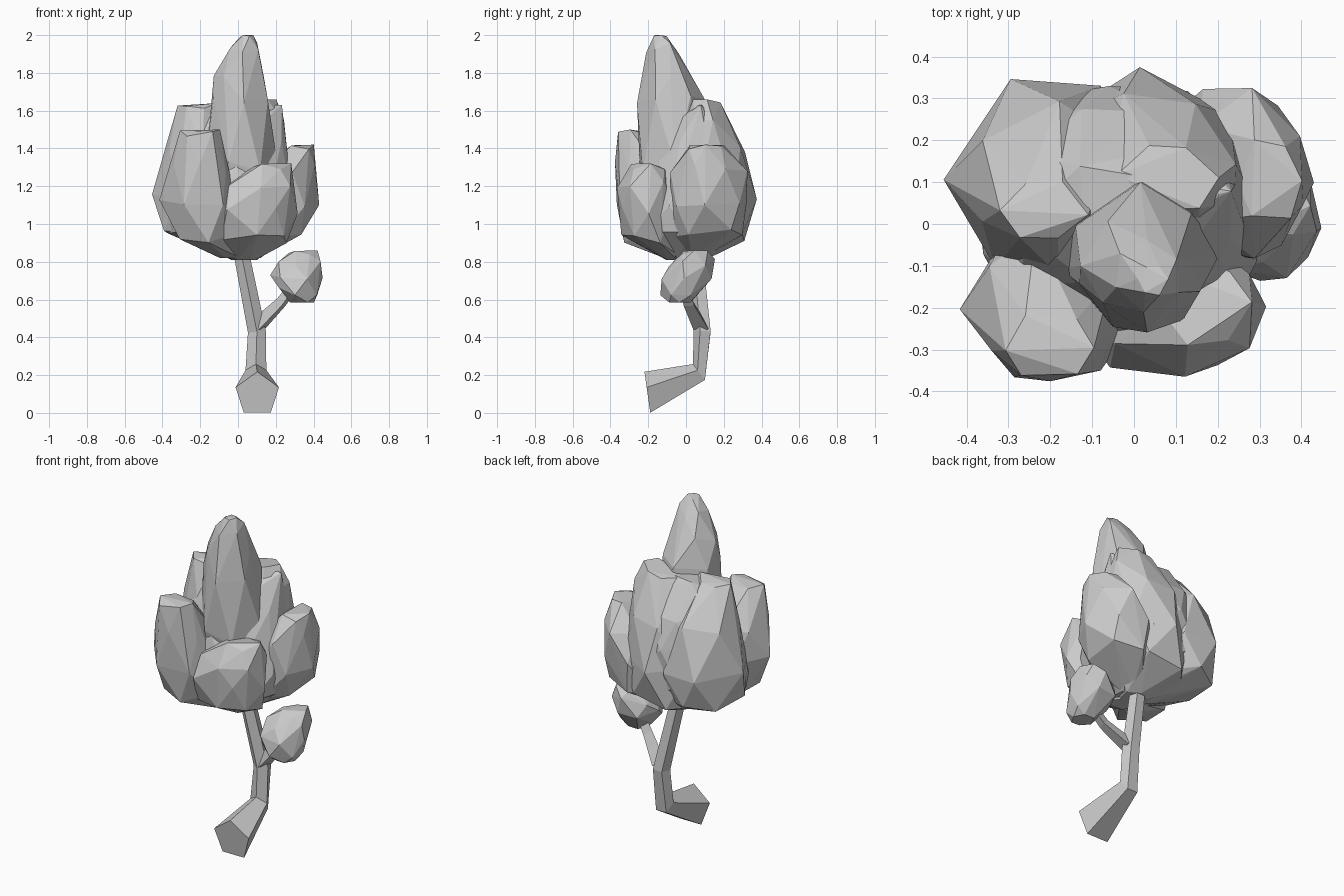
import bpy, bmesh, math, random
from mathutils import Vector

random.seed(4)


def to_object(name, bm):
    bmesh.ops.recalc_face_normals(bm, faces=bm.faces[:])
    mesh = bpy.data.meshes.new(name)
    bm.to_mesh(mesh)
    bm.free()
    obj = bpy.data.objects.new(name, mesh)
    bpy.context.collection.objects.link(obj)
    return obj


def lobe(name, rings, sides=6, jitter=0.08):
    """Faceted foliage lump: hull over rings (z, cx, cy, rx, ry)."""
    bm = bmesh.new()
    for k, (z, cx, cy, rx, ry) in enumerate(rings):
        inner = 0 < k < len(rings) - 1
        for i in range(sides):
            a = 2 * math.pi * (i + 0.5 * (k % 2) + random.uniform(-0.15, 0.15)) / sides
            r = 1.06 + random.uniform(-jitter, jitter)
            dz = random.uniform(-0.03, 0.03) if inner else 0
            if k == 0 and i:
                dz = -random.uniform(0, 0.35) * rx  # uneven crown top
            bm.verts.new((cx + rx * r * math.cos(a), cy + ry * r * math.sin(a), z + dz))
    bmesh.ops.convex_hull(bm, input=bm.verts[:])
    bmesh.ops.delete(bm, geom=[v for v in bm.verts if not v.link_faces], context='VERTS')
    return to_object(name, bm)


def limb(name, stations, sides):
    """Tapered tube through stations (centre, normal, radius)."""
    bm = bmesh.new()
    loops = []
    for c, n, r in stations:
        n = Vector(n).normalized()
        u = (Vector((1, 0, 0)) - n * n.x).normalized()
        v = u.cross(n)
        angles = [math.pi / 2 + 2 * math.pi * i / sides for i in range(sides)]
        loops.append([bm.verts.new(Vector(c) + r * (u * math.cos(a) + v * math.sin(a)))
                      for a in angles])
    for lo, hi in zip(loops, loops[1:]):
        for i in range(sides):
            j = (i + 1) % sides
            bm.faces.new((lo[i], lo[j], hi[j], hi[i]))
    bm.faces.new(loops[0])
    bm.faces.new(loops[-1])
    return to_object(name, bm)


# Bent five-sided trunk, its root end facing the front
limb("trunk", [((0.102, -0.203, 0.098), (0, 0.21, 0.03), 0.121),
               ((0.095, 0.072, 0.212), (0, 1, 0.75), 0.058),
               ((0.10, 0.09, 0.43), (-0.1, 0, 1), 0.05),
               ((0.015, 0.05, 0.86), (-0.2, -0.1, 1), 0.043)], 5)

# Side branch
limb("branch", [((0.11, 0.085, 0.46), (0.7, -0.3, 0.7), 0.05),
                ((0.23, 0.02, 0.58), (0.7, -0.3, 0.7), 0.035),
                ((0.29, 0.0, 0.66), (0.7, -0.3, 0.7), 0.03)], 3)

# Small leaf ball on the branch
lobe("leaf_ball", [(0.86, 0.345, 0.05, 0.075, 0.075), (0.80, 0.32, 0.03, 0.115, 0.115),
                   (0.71, 0.305, 0.0, 0.13, 0.135), (0.64, 0.315, -0.03, 0.105, 0.105),
                   (0.585, 0.34, -0.03, 0.06, 0.06)], 6, 0.05)

# Tall central spire of the crown
lobe("crown_spire", [(2.0, 0.045, -0.135, 0.035, 0.035), (1.93, 0.03, -0.12, 0.08, 0.08),
                     (1.80, 0.0, -0.10, 0.13, 0.105), (1.65, 0.01, -0.08, 0.15, 0.16),
                     (1.30, 0.02, -0.08, 0.18, 0.18), (0.95, 0.02, -0.04, 0.12, 0.12)])

# Broad inner mass that joins the lumps
lobe("foliage_core", [(1.63, 0.02, 0.07, 0.20, 0.09), (1.46, -0.02, 0.06, 0.25, 0.21),
                      (1.30, -0.03, 0.05, 0.29, 0.26), (1.10, -0.03, 0.02, 0.34, 0.30),
                      (0.95, -0.03, -0.01, 0.32, 0.28), (0.82, 0.03, 0.0, 0.09, 0.09)], 8, 0.05)

# Foliage lumps around the spire
lobe("front_left_foliage", [(1.50, -0.20, -0.29, 0.10, 0.08), (1.30, -0.21, -0.20, 0.165, 0.165),
                            (1.10, -0.20, -0.19, 0.20, 0.175), (0.93, -0.15, -0.17, 0.17, 0.15),
                            (0.82, -0.03, -0.06, 0.06, 0.06)])
lobe("front_right_foliage", [(1.32, 0.17, -0.20, 0.10, 0.09), (1.20, 0.12, -0.20, 0.18, 0.145),
                             (1.07, 0.09, -0.20, 0.21, 0.165), (0.92, 0.07, -0.19, 0.19, 0.14),
                             (0.81, 0.03, -0.05, 0.06, 0.06)])
lobe("right_foliage", [(1.42, 0.325, 0.10, 0.075, 0.10), (1.30, 0.28, 0.12, 0.135, 0.18),
                       (1.12, 0.25, 0.13, 0.165, 0.19), (0.96, 0.20, 0.12, 0.165, 0.18),
                       (0.82, 0.05, 0.03, 0.06, 0.06)])
lobe("back_left_foliage", [(1.64, -0.22, 0.03, 0.10, 0.07), (1.40, -0.19, 0.09, 0.175, 0.19),
                           (1.13, -0.20, 0.11, 0.225, 0.25), (0.94, -0.18, 0.09, 0.205, 0.22),
                           (0.82, -0.01, 0.02, 0.06, 0.06)])
lobe("back_foliage", [(1.66, 0.08, 0.11, 0.11, 0.08), (1.55, 0.09, 0.10, 0.16, 0.115),
                      (1.38, 0.06, 0.12, 0.19, 0.19), (1.15, 0.02, 0.15, 0.22, 0.21),
                      (0.93, 0.02, 0.12, 0.20, 0.19), (0.81, 0.03, 0.03, 0.07, 0.07)])
